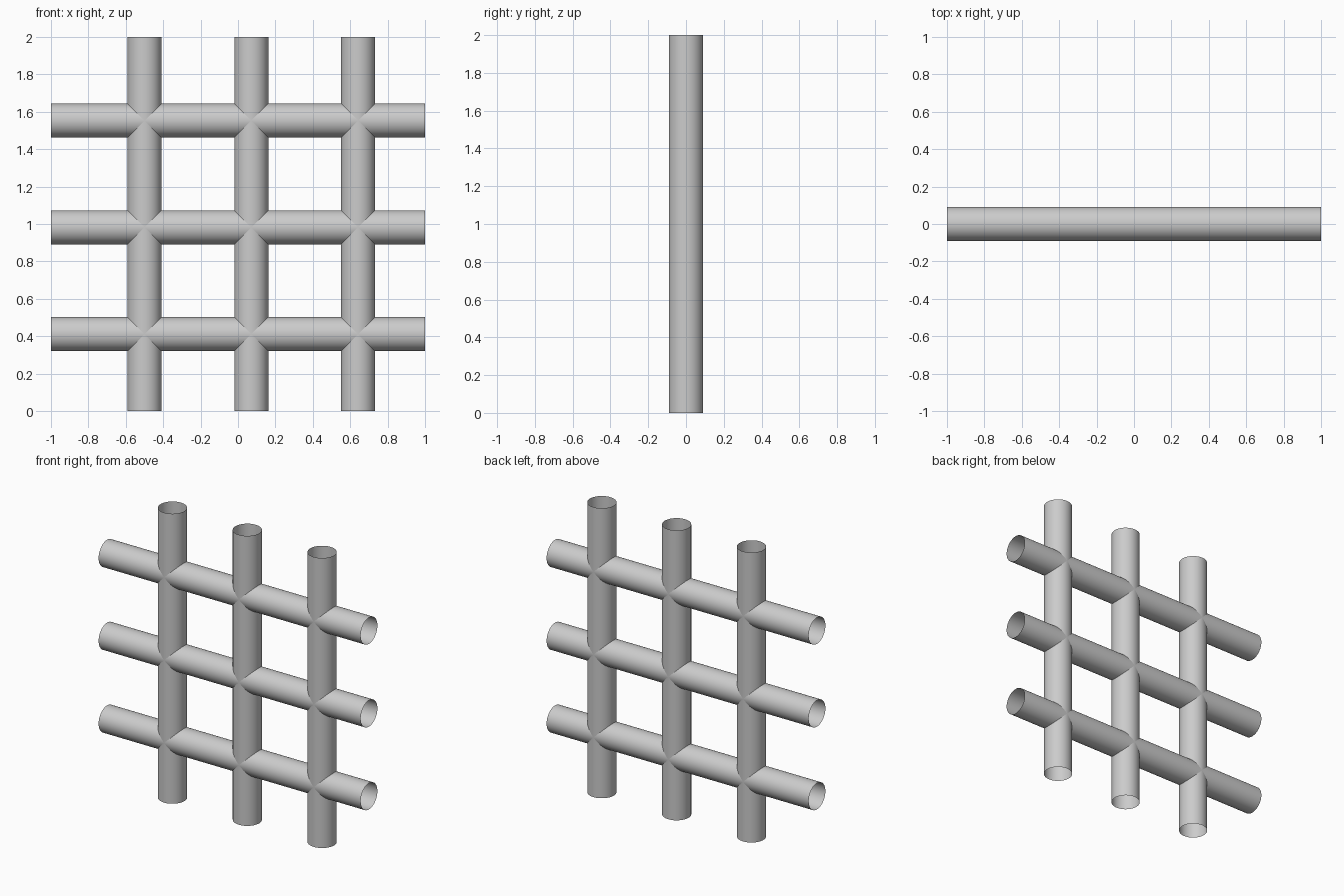
import bpy
from math import pi

if "Cube" in bpy.data.objects:
    bpy.data.objects.remove(bpy.data.objects["Cube"])

RADIUS = 0.091
LENGTH = 2.0
STEP = 0.571


def tube(name, location, rotation=(0, 0, 0)):
    """Open-ended, smooth-shaded round tube."""
    bpy.ops.mesh.primitive_cylinder_add(
        vertices=64, radius=RADIUS, depth=LENGTH, end_fill_type='NOTHING',
        location=location, rotation=rotation)
    obj = bpy.context.object
    obj.name = name
    bpy.ops.object.shade_smooth_by_angle()
    return obj


for i in range(3):
    # Upright bars, set slightly to the right of centre
    tube(f"upright_bar_{i + 1}", (-0.5 + i * STEP, 0, LENGTH / 2))
    # Cross bars, running through the uprights
    tube(f"cross_bar_{i + 1}", (0, 0, 0.411 + i * STEP), (0, pi / 2, 0))
